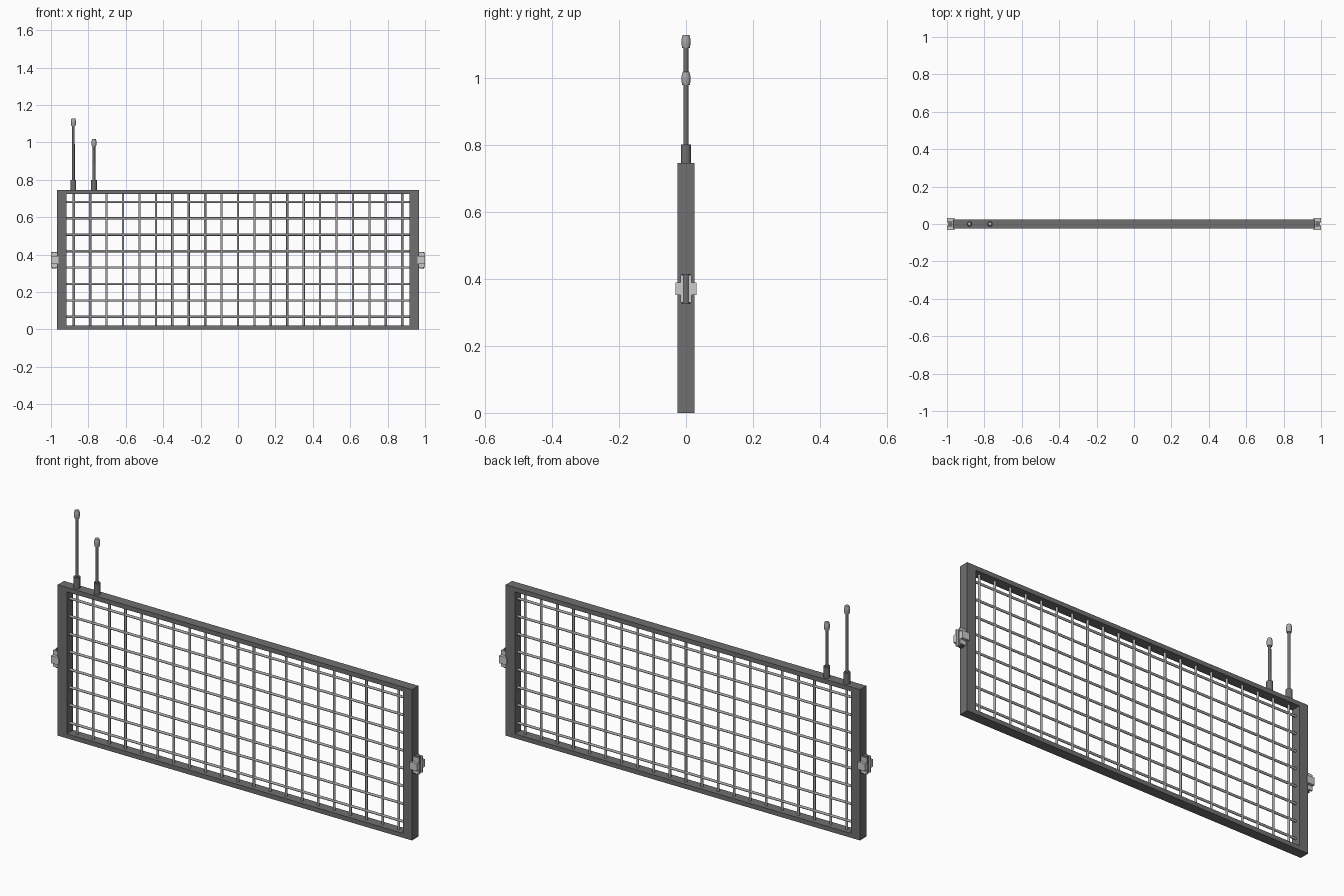
import bpy, bmesh
from math import pi, cos, sin

if "Cube" in bpy.data.objects:
    bpy.data.objects.remove(bpy.data.objects["Cube"])

W, H, D = 0.968, 0.745, 0.025      # half width, height, half depth of frame
POST, RAIL = 0.05, 0.022


def grey(name, v):
    m = bpy.data.materials.new(name)
    m.diffuse_color = (v, v, v, 1)
    m.use_nodes = True
    m.node_tree.nodes["Principled BSDF"].inputs["Base Color"].default_value = m.diffuse_color
    return m


DARK, MID, LIGHT = grey("dark_metal", 0.16), grey("mid_metal", 0.4), grey("light_metal", 0.7)


def finish(name, bm, mat):
    bmesh.ops.recalc_face_normals(bm, faces=bm.faces)
    me = bpy.data.meshes.new(name)
    bm.to_mesh(me)
    bm.free()
    me.materials.append(mat)
    ob = bpy.data.objects.new(name, me)
    bpy.context.collection.objects.link(ob)
    return ob


def add_box(bm, x0, x1, y0, y1, z0, z1):
    vs = bmesh.ops.create_cube(bm, size=1)["verts"]
    for v in vs:
        v.co.x = x0 + (v.co.x + 0.5) * (x1 - x0)
        v.co.y = y0 + (v.co.y + 0.5) * (y1 - y0)
        v.co.z = z0 + (v.co.z + 0.5) * (z1 - z0)


def add_lathe(bm, x, y, profile, n=12):
    """Closed turned solid about a vertical axis; profile is (radius, z)."""
    rings = [[bm.verts.new((x + r * cos(2 * pi * i / n), y + r * sin(2 * pi * i / n), z))
              for i in range(n)] for r, z in profile]
    for a, b in zip(rings, rings[1:]):
        for i in range(n):
            bm.faces.new((a[i], a[(i + 1) % n], b[(i + 1) % n], b[i]))
    bm.faces.new(rings[0][::-1])
    bm.faces.new(rings[-1])
    return [v for ring in rings for v in ring]


def smooth(ob):
    bpy.ops.object.select_all(action='DESELECT')
    ob.select_set(True)
    bpy.context.view_layer.objects.active = ob
    bpy.ops.object.shade_smooth_by_angle(angle=0.6)


# Rectangular frame: outline with an opening, extruded through its depth
bm = bmesh.new()
outer = [(-W, 0), (W, 0), (W, H), (-W, H)]
inner = [(-W + POST, RAIL), (W - POST, RAIL), (W - POST, H - RAIL), (-W + POST, H - RAIL)]
loops = [[bm.verts.new((x, y, z)) for x, z in pts]
         for pts, y in ((outer, -D), (outer, D), (inner, D), (inner, -D))]
for k in range(4):
    a, b = loops[k], loops[(k + 1) % 4]
    for i in range(4):
        j = (i + 1) % 4
        bm.faces.new((a[i], a[j], b[j], b[i]))
finish("frame", bm, DARK)

# Wire grid; the horizontal wires are built upright, then laid along x
STEP, R = 0.0878, 0.006
bm = bmesh.new()
for i in range(-10, 11):
    add_lathe(bm, i * STEP, 0, [(R, RAIL / 2), (R, H - RAIL / 2)], 12)
smooth(finish("vertical_wires", bm, MID))

bm = bmesh.new()
for i in range(8):
    for v in add_lathe(bm, 0, 0, [(R, -W + POST / 2), (R, W - POST / 2)], 12):
        v.co = (v.co.z, v.co.y, v.co.x + 0.067 + i * STEP)
smooth(finish("horizontal_wires", bm, MID))

# Two antennas: collar with rod, and a tapered tip
for name, x, top in (("tall_antenna", -0.88, 1.128), ("short_antenna", -0.77, 1.018)):
    bm = bmesh.new()
    add_lathe(bm, x, 0, [(0.015, H - 0.01), (0.015, 0.80), (0.0075, 0.80), (0.007, top - 0.03)], 16)
    smooth(finish(name + "_rod", bm, DARK))
    bm = bmesh.new()
    add_lathe(bm, x, 0, [(0.011, top - 0.04), (0.0135, top - 0.028), (0.0135, top - 0.014),
                         (0.010, top - 0.001), (0.008, top)], 16)
    smooth(finish(name + "_tip", bm, MID))

# Side latches: wide bracket, upright cheeks and a pin between them
for s, side in ((-1, "left"), (1, "right")):
    bm = bmesh.new()
    for t in (-1, 1):
        add_box(bm, *sorted((s * 0.96, s * 1.0)), *sorted((t * 0.008, t * 0.031)), 0.352, 0.389)
        add_box(bm, *sorted((s * 0.96, s * 1.0)), *sorted((t * 0.008, t * 0.016)), 0.33, 0.411)
    finish(side + "_latch_bracket", bm, LIGHT)
    bm = bmesh.new()
    add_lathe(bm, s * 0.982, 0, [(0.012, 0.325), (0.012, 0.415)], 12)
    smooth(finish(side + "_latch_pin", bm, DARK))
